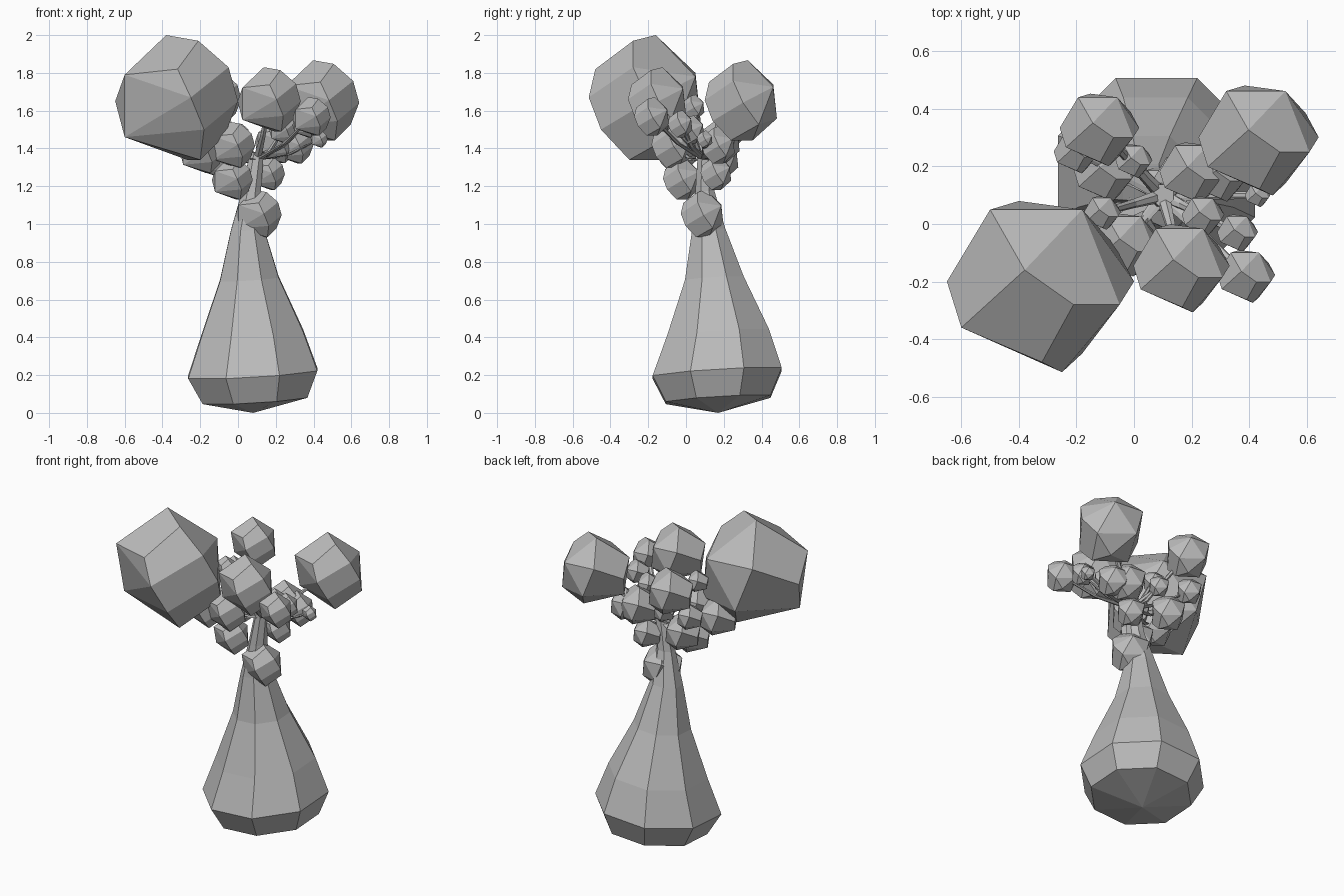
import bpy, bmesh, math
from mathutils import Vector

cube = bpy.data.objects.get("Cube")
if cube:
    bpy.data.objects.remove(cube, do_unlink=True)

grey = bpy.data.materials.new("plain grey")
grey.use_nodes = True
colour = (0.5, 0.5, 0.5, 1)
grey.diffuse_color = colour
grey.node_tree.nodes["Principled BSDF"].inputs["Base Color"].default_value = colour


def finish(bm, name):
    bmesh.ops.recalc_face_normals(bm, faces=bm.faces[:])
    mesh = bpy.data.meshes.new(name)
    bm.to_mesh(mesh)
    bm.free()
    mesh.materials.append(grey)
    obj = bpy.data.objects.new(name, mesh)
    bpy.context.scene.collection.objects.link(obj)
    return obj


# Corners of the faceted leaf clump, before it is scaled to unit size
CENTRE = Vector((-0.325, -0.21, 1.67))
CLUMP = [(-.38, -.16, 2), (-.21, -.28, 1.97), (-.32, -.48, 1.82), (-.25, -.515, 1.67),
         (-.05, -.28, 1.83), (0, -.2, 1.65), (-.6, -.36, 1.79), (-.65, -.2, 1.65),
         (-.5, .05, 1.8), (-.18, .05, 1.78), (-.6, -.28, 1.46), (-.2, -.3, 1.34),
         (-.27, -.12, 1.34), (-.18, -.45, 1.5), (-.07, -.07, 1.47), (-.4, .08, 1.52)]
SIZE = 0.33


def leaf_clump(name, centre, radius):
    bm = bmesh.new()
    for p in CLUMP:
        bm.verts.new((Vector(p) - CENTRE) / SIZE * radius + centre)
    bmesh.ops.convex_hull(bm, input=bm.verts[:])
    bmesh.ops.dissolve_limit(bm, angle_limit=math.radians(14),
                             verts=bm.verts[:], edges=bm.edges[:])
    return finish(bm, name)


def tube(name, rings, sides, tilt=0, tip=None):
    """Skin rings given as (centre, radius); tilt lifts the +x +y side."""
    bm = bmesh.new()
    loops = []
    for (x, y, z), r in rings:
        loop = []
        for i in range(sides):
            a = math.tau * (i + 0.5) / sides
            dx, dy = r * math.cos(a), r * math.sin(a)
            loop.append(bm.verts.new((x + dx, y + dy, z + tilt * (dx + dy))))
        loops.append(loop)
    for low, high in zip(loops, loops[1:]):
        for i in range(sides):
            j = (i + 1) % sides
            bm.faces.new((low[i], low[j], high[j], high[i]))
    bm.faces.new(loops[-1])
    if tip:
        point = bm.verts.new(tip)
        for i in range(sides):
            bm.faces.new((loops[0][i], point, loops[0][(i + 1) % sides]))
    else:
        bm.faces.new(loops[0])
    return finish(bm, name)


# Swollen trunk, narrowing upward
tube("trunk", [((.09, .17, .07), .3), ((.078, .165, .21), .37), ((.075, .17, .42), .292),
               ((.06, .15, .71), .168), ((.05, .12, .97), .095),
               ((.07, .1, 1.17), .055), ((.1, .1, 1.38), .04)],
     8, tilt=.06, tip=(.08, .17, 0))

# Largest clump
leaf_clump("large_leaf_clump", CENTRE, SIZE)

# Smaller clumps: centre and radius
clumps = [(.433, .295, 1.655, .212), (.165, -.15, 1.66, .17), (-.12, .33, 1.67, .14),
          (.205, .18, 1.44, .118), (.3, .17, 1.42, .1), (-.03, -.07, 1.42, .122),
          (-.03, -.02, 1.24, .11), (.16, .16, 1.27, .09), (.39, -.18, 1.57, .102),
          (.36, -.03, 1.53, .072), (-.11, .04, 1.62, .065), (-.2, .25, 1.5, .08),
          (.24, .03, 1.5, .075), (0, .22, 1.47, .065), (-.19, -.05, 1.39, .12),
          (-.1, .18, 1.35, .11), (.108, .088, 1.055, .125), (.43, .1, 1.45, .045)]
for n, (x, y, z, r) in enumerate(clumps, 1):
    leaf_clump(f"leaf_clump_{n}", Vector((x, y, z)), r)

# Thin branches from the trunk top to each clump above it
fork = Vector((.1, .1, 1.34))
for n, (x, y, z, r) in enumerate(clumps, 1):
    end = Vector((x, y, z))
    if z > fork.z:
        mid = fork.lerp(end, .5) - Vector((0, 0, .03))
        tube(f"branch_{n}", [(fork, .025), (mid, .016), (end, .012)], 6)
